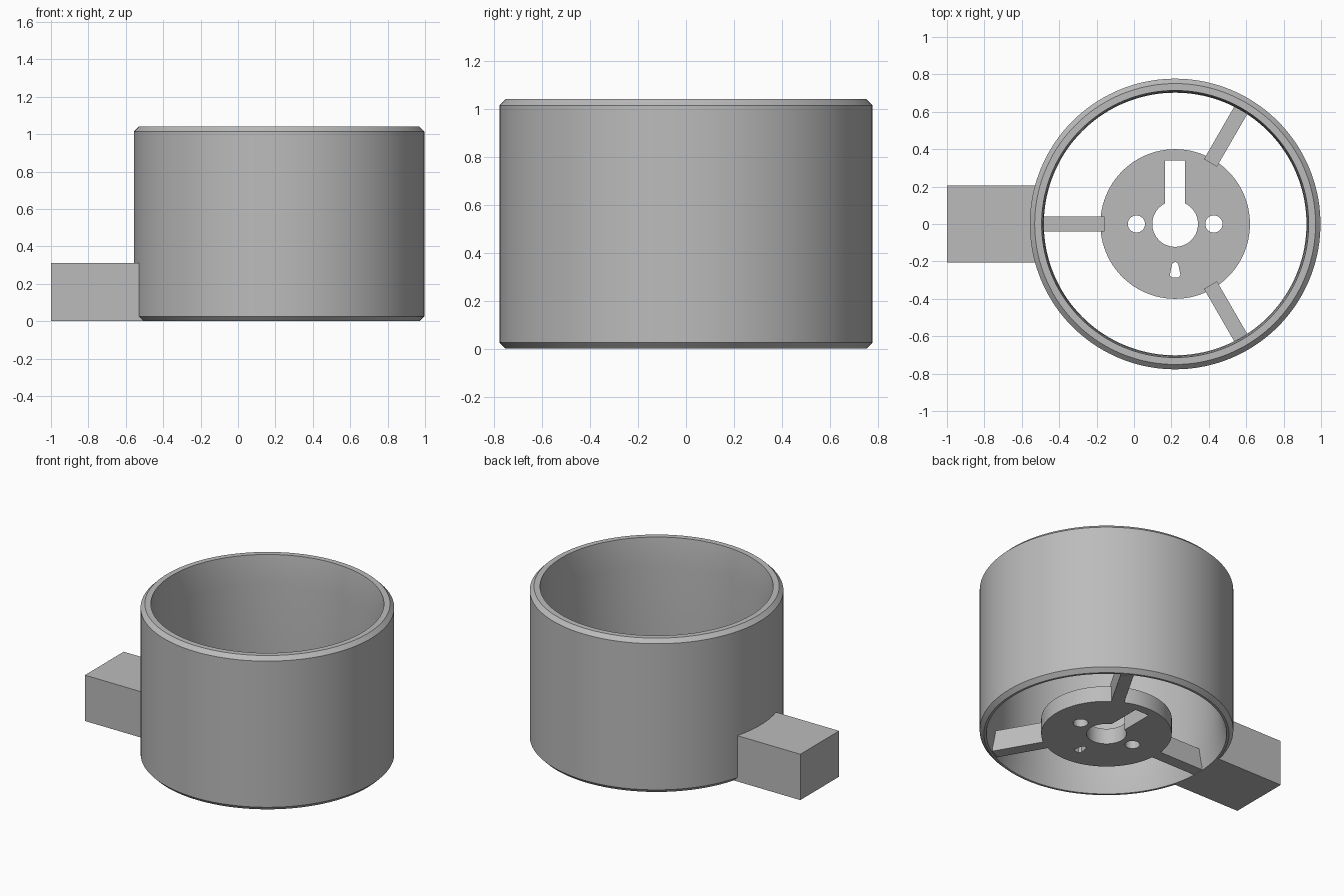
import bpy, bmesh
from math import cos, sin, pi, radians, asin
from mathutils import Matrix, Vector

if "Cube" in bpy.data.objects:
    bpy.data.objects.remove(bpy.data.objects["Cube"], do_unlink=True)

CENTRE = Vector((0.22, 0, 0))
OUTER, HEIGHT, BEVEL = 0.777, 1.04, 0.026

grey = bpy.data.materials.new("plain_grey")
grey.use_nodes = True
grey.diffuse_color = (0.5, 0.5, 0.5, 1)
grey.node_tree.nodes["Principled BSDF"].inputs["Base Color"].default_value = (0.5, 0.5, 0.5, 1)


def finish(name, mesh, turn=0):
    """Link a mesh as a part placed on the duct axis."""
    mesh.materials.clear()
    mesh.materials.append(grey)
    obj = bpy.data.objects.new(name, mesh)
    bpy.context.collection.objects.link(obj)
    mesh.transform(Matrix.Translation(CENTRE) @ Matrix.Rotation(turn, 4, "Z"))
    bpy.ops.object.select_all(action="DESELECT")
    obj.select_set(True)
    bpy.context.view_layer.objects.active = obj
    bpy.ops.object.shade_smooth_by_angle(angle=radians(25))
    return obj


def arc(radius, start=0, end=2 * pi, steps=64, x=0, y=0):
    return [(x + radius * cos(start + (end - start) * i / steps),
             y + radius * sin(start + (end - start) * i / steps)) for i in range(steps + 1)]


def plate(name, loops, height, turn=0):
    """Extrude an outline, with any further loops as holes, up from the ground."""
    curve = bpy.data.curves.new(name, "CURVE")
    curve.dimensions, curve.fill_mode = "2D", "BOTH"
    curve.extrude = height / 2
    for loop in loops:
        spline = curve.splines.new("POLY")
        spline.points.add(len(loop) - 1)
        for point, (x, y) in zip(spline.points, loop):
            point.co = (x, y, 0, 1)
        spline.use_cyclic_u = True
    helper = bpy.data.objects.new(name + "_outline", curve)
    bpy.context.collection.objects.link(helper)
    bpy.context.view_layer.update()
    graph = bpy.context.evaluated_depsgraph_get()
    mesh = bpy.data.meshes.new_from_object(helper.evaluated_get(graph))
    bpy.data.objects.remove(helper, do_unlink=True)
    mesh.transform(Matrix.Translation((0, 0, height / 2)))
    bm = bmesh.new()
    bm.from_mesh(mesh)
    bmesh.ops.remove_doubles(bm, verts=bm.verts, dist=0.0001)
    bmesh.ops.recalc_face_normals(bm, faces=bm.faces)
    bm.to_mesh(mesh)
    bm.free()
    return finish(name, mesh, turn)


# Duct wall: bevelled outside, slightly flared bore
profile = [(OUTER - BEVEL, 0), (OUTER, BEVEL), (OUTER, HEIGHT - BEVEL), (OUTER - BEVEL, HEIGHT),
           (0.714, HEIGHT), (0.706, 0.97), (0.702, 0.85), (0.702, 0.25), (0.707, 0.15),
           (0.72, 0.07), (0.736, 0)]
bm = bmesh.new()
verts = [bm.verts.new((r, 0, z)) for r, z in profile]
edges = [bm.edges.new((a, b)) for a, b in zip(verts, verts[1:] + verts[:1])]
bmesh.ops.spin(bm, geom=verts + edges, axis=(0, 0, 1), cent=(0, 0, 0),
               angle=2 * pi, steps=144, use_merge=True)
bmesh.ops.remove_doubles(bm, verts=bm.verts, dist=0.0001)
bmesh.ops.recalc_face_normals(bm, faces=bm.faces)
wall = bpy.data.meshes.new("duct_wall")
bm.to_mesh(wall)
bm.free()
finish("duct_wall", wall)

# Hub with keyhole bore, two round holes and a tapered slot
bore, half_slot = 0.122, 0.053
edge = asin(half_slot / bore)
keyhole = arc(bore, pi / 2 + edge, 2.5 * pi - edge) + [(half_slot, 0.34), (-half_slot, 0.34)]
slot = (arc(0.018, 0, pi, 12, y=-0.222)
        + [(-0.029, -0.275), (-0.016, -0.286), (0.016, -0.286), (0.029, -0.275)])
holes = [arc(0.046, steps=32, x=side * 0.207)[:-1] for side in (-1, 1)]
plate("hub", [arc(0.4, steps=96)[:-1], keyhole, slot] + holes, 0.106)

# Three spokes from hub to wall
for label, angle in (("right", 180), ("back", 60), ("front", -60)):
    plate(label + "_spoke", [[(0.377, -0.04), (0.73, -0.04), (0.73, 0.04), (0.377, 0.04)]],
          0.14, radians(angle))

# Mounting block, hollowed to fit the round wall
half, reach = 0.207, 0.74
sweep = asin(half / reach)
plate("mounting_block", [[(-1.22, half), (-1.22, -half)]
                         + arc(reach, pi + sweep, pi - sweep, 24)], 0.31)
